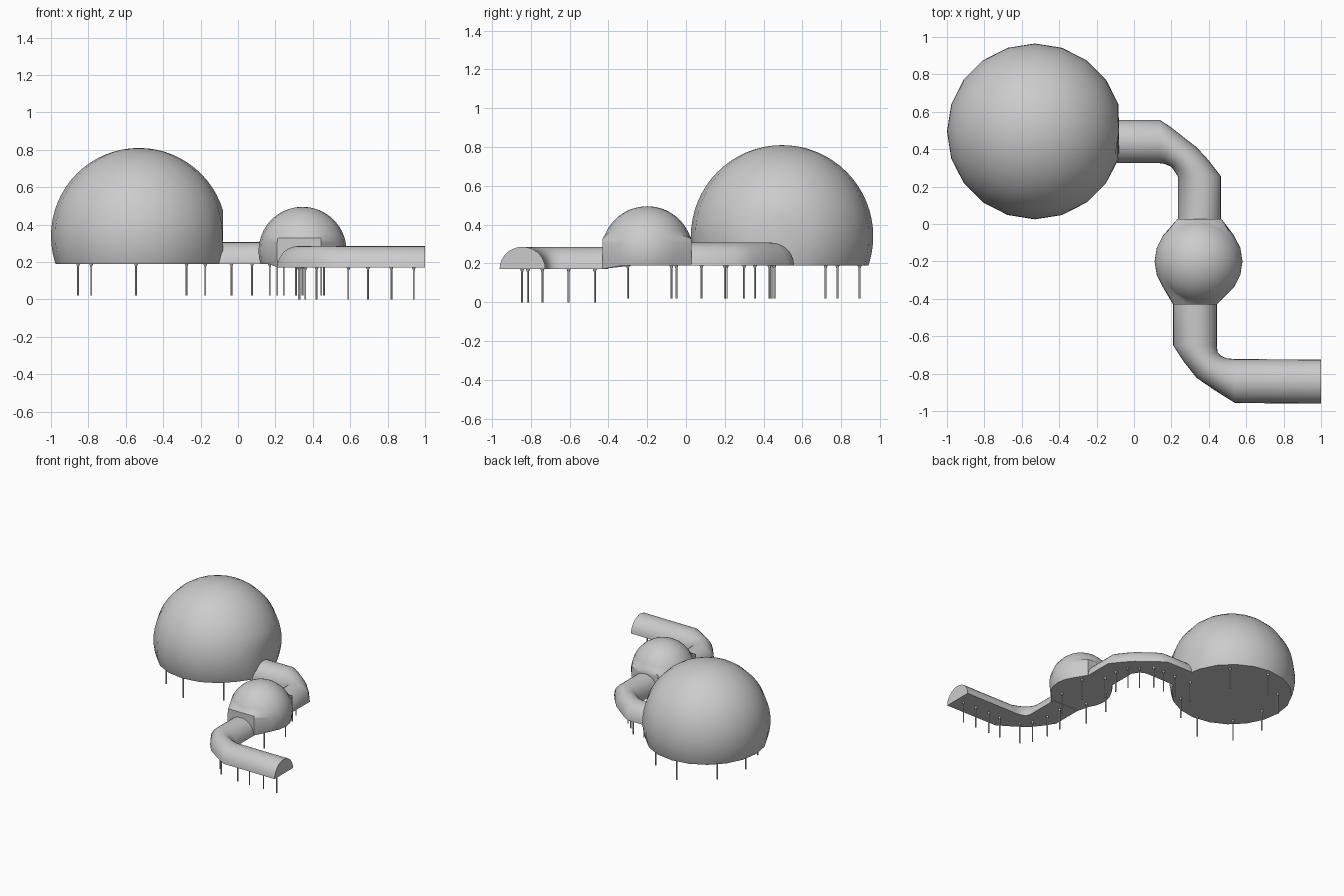
import bpy, bmesh
from math import sin, cos, pi, radians
from mathutils import Matrix, Vector

if "Cube" in bpy.data.objects:
    bpy.data.objects.remove(bpy.data.objects["Cube"])


def finish(name, bm, angle=40):
    bmesh.ops.recalc_face_normals(bm, faces=bm.faces)
    mesh = bpy.data.meshes.new(name)
    bm.to_mesh(mesh)
    bm.free()
    ob = bpy.data.objects.new(name, mesh)
    bpy.context.collection.objects.link(ob)
    bpy.ops.object.select_all(action='DESELECT')
    ob.select_set(True)
    bpy.context.view_layer.objects.active = ob
    bpy.ops.object.shade_smooth_by_angle(angle=radians(angle))
    return ob


def dome(name, center, radius, base, portals):
    """Sphere cut flat at the base; portals = (axis, sign, plane, mid, reach) flatten a doorway."""
    bm = bmesh.new()
    bmesh.ops.create_uvsphere(bm, u_segments=20, v_segments=32, radius=radius,
                              matrix=Matrix.Translation(center))
    cut = bmesh.ops.bisect_plane(bm, geom=bm.verts[:] + bm.edges[:] + bm.faces[:],
                                 plane_co=(0, 0, base), plane_no=(0, 0, 1), clear_inner=True)
    rim = [e for e in cut['geom_cut'] if isinstance(e, bmesh.types.BMEdge)]
    bmesh.ops.contextual_create(bm, geom=rim)
    for axis, sign, plane, mid, reach in portals:
        side = 1 - axis
        for v in bm.verts:
            if sign * (v.co[axis] - plane) > 0:
                v.co[axis] = plane
            d = v.co[side] - mid
            facing = sign * (v.co[axis] - center[axis]) > radius * 0.6
            if facing and abs(d) < reach and v.co.z < 0.33:
                v.co[axis] = plane
                v.co[side] = mid + max(-0.117, min(0.117, d))
    return bm


def tunnel(name, rings, base, height, n=14):
    """Half-round tube lofted through pairs of floor edge points."""
    bm = bmesh.new()
    loops = []
    for ax, ay, bx, by in rings:
        a, b = Vector((ax, ay, base)), Vector((bx, by, base))
        mid, half = (a + b) / 2, (a - b) / 2
        loops.append([bm.verts.new(mid + half * cos(pi * i / n) + Vector((0, 0, height * sin(pi * i / n))))
                      for i in range(n + 1)])
    for p, q in zip(loops, loops[1:]):
        for i in range(n + 1):
            j = (i + 1) % (n + 1)
            bm.faces.new((p[i], p[j], q[j], q[i]))
    bm.faces.new(loops[0])
    bm.faces.new(loops[-1])
    return finish(name, bm)


def legs(name, spots, bottom, top):
    """Thin posts with a small flared collar under the floor."""
    bm = bmesh.new()
    for x, y in spots:
        for r1, r2, z0, z1 in ((0.005, 0.005, bottom, top), (0.005, 0.011, top - 0.014, top + 0.001)):
            bmesh.ops.create_cone(bm, cap_ends=True, segments=10, radius1=r1, radius2=r2, depth=z1 - z0,
                                  matrix=Matrix.Translation((x, y, (z0 + z1) / 2)))
    return finish(name, bm)


# Large dome, flattened where the tunnel meets it
finish("large_dome", dome("large_dome", (-0.53, 0.495, 0.34), 0.47, 0.19,
                          [(0, 1, -0.08, 0.44, 0.17)]))

# Small dome, with a doorway at back and front and a floor dipping to the front
bm = dome("small_dome", (0.345, -0.2, 0.26), 0.235, 0.19,
          [(1, 1, 0.028, 0.35, 0.145), (1, -1, -0.43, 0.326, 0.16)])
for v in bm.verts:
    if v.co.z < 0.192 and v.co.y < -0.33:
        v.co.z -= 0.018 * min(1, (-0.33 - v.co.y) / 0.1)
finish("small_dome", bm)

# Curved tunnel between the domes
tunnel("link_tunnel", [
    (-0.11, 0.557, -0.11, 0.325), (0.137, 0.557, 0.137, 0.325), (0.19, 0.523, 0.165, 0.321),
    (0.335, 0.41, 0.20, 0.305), (0.395, 0.345, 0.218, 0.28), (0.465, 0.255, 0.235, 0.252),
    (0.465, 0.0, 0.235, 0.0)], 0.19, 0.117)

# Entrance tunnel
tunnel("entrance_tunnel", [
    (0.443, -0.40, 0.209, -0.40), (0.443, -0.648, 0.209, -0.648), (0.447, -0.685, 0.265, -0.735),
    (0.465, -0.705, 0.335, -0.823), (0.495, -0.718, 0.43, -0.888), (0.54, -0.722, 0.54, -0.957),
    (1.0, -0.725, 1.0, -0.961)], 0.171, 0.115)

# Support legs
legs("upper_legs", [
    (-0.545, 0.08), (-0.785, 0.205), (-0.855, 0.455), (-0.785, 0.72), (-0.545, 0.895), (-0.275, 0.78),
    (-0.275, 0.21), (-0.175, 0.44), (-0.035, 0.43), (0.075, 0.43), (0.17, 0.43), (0.245, 0.355),
    (0.31, 0.30), (0.345, 0.2), (0.345, 0.08), (0.21, -0.075), (0.46, -0.05), (0.21, -0.30),
    (0.445, -0.30)], 0.02, 0.19)
legs("lower_legs", [
    (0.325, -0.47), (0.33, -0.605), (0.36, -0.74), (0.42, -0.815), (0.59, -0.845), (0.695, -0.845),
    (0.82, -0.845), (0.94, -0.845)], 0.0, 0.171)
